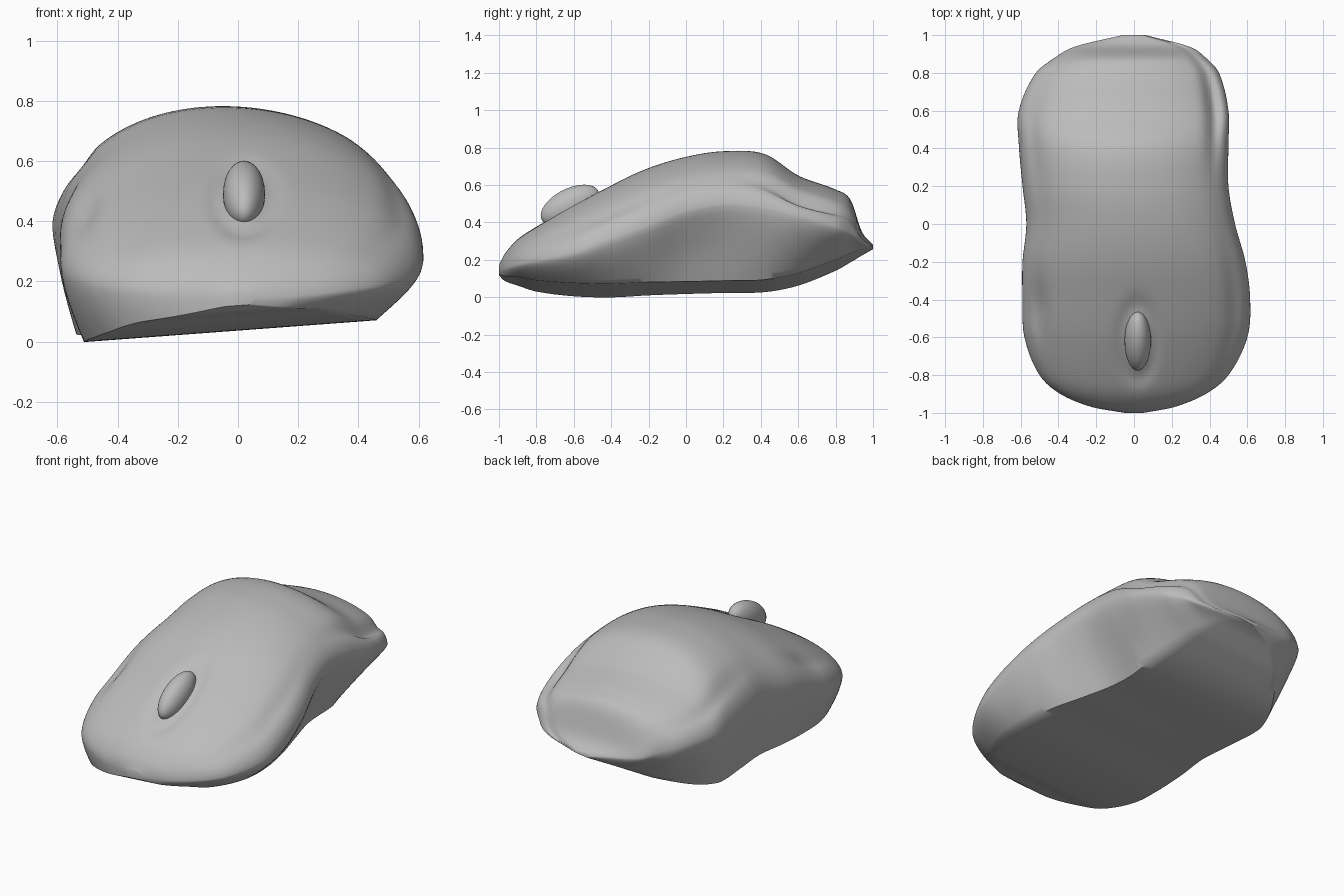
import bpy, bmesh, math
from math import sin, cos, pi, exp

default = bpy.data.objects.get("Cube")
if default:
    bpy.data.objects.remove(default, do_unlink=True)

grey = bpy.data.materials.new("plain grey")
grey.use_nodes = True
GREY = (0.5, 0.5, 0.5, 1)
grey.diffuse_color = GREY
grey.node_tree.nodes["Principled BSDF"].inputs["Base Color"].default_value = GREY

# Stations along the body: y, low x edge, high x edge, base z, rim z, crown z
STATIONS = [
    (-1, -.05, .05, .12, .14, .17),
    (-.97, -.22, .21, .1, .15, .23),
    (-.9, -.39, .38, .085, .17, .31),
    (-.8, -.5, .5, .06, .19, .38),
    (-.6, -.58, .6, .04, .23, .5),
    (-.4, -.59, .615, .035, .3, .6),
    (-.2, -.59, .59, .045, .37, .69),
    (0, -.57, .535, .05, .44, .75),
    (.2, -.59, .5, .055, .47, .78),
    (.42, -.61, .5, .06, .45, .765),
    (.6, -.61, .5, .095, .42, .65),
    (.8, -.52, .45, .17, .37, .575),
    (.88, -.42, .38, .21, .34, .52),
    (.94, -.31, .29, .24, .3, .35),
    (1, -.06, .06, .26, .27, .28),
]


def smooth_value(y, column):
    """Catmull-Rom style reading of the station table."""
    i = 0
    while i < len(STATIONS) - 2 and y > STATIONS[i + 1][0]:
        i += 1

    def slope(k):
        a, b = STATIONS[max(k - 1, 0)], STATIONS[min(k + 1, len(STATIONS) - 1)]
        return (b[column] - a[column]) / (b[0] - a[0])

    a, b = STATIONS[i], STATIONS[i + 1]
    span = b[0] - a[0]
    t = (y - a[0]) / span
    return ((2 * t**3 - 3 * t**2 + 1) * a[column] + (3 * t**2 - 2 * t**3) * b[column]
            + (t**3 - 2 * t**2 + t) * span * slope(i)
            + (t**3 - t**2) * span * slope(i + 1))


def bump(value, centre, width):
    return exp(-((value - centre) / width) ** 2)


WHEEL = (0.02, -0.62, 0.49)
TOP, SIDE, BASE = 72, 10, 16


def section(y):
    """Closed ring: domed top, undercut side walls, tilted base."""
    low, high, base, rim, crown = (smooth_value(y, c) for c in range(1, 6))
    middle, half = (low + high) / 2, (high - low) / 2
    low_rim = rim - 0.08 * bump(y, 0.3, 0.35)
    high_rim = rim + 0.02 * bump(y, 0.3, 0.3)
    ring = []
    # Domed top with a seam groove beside the rim
    for k in range(TOP + 1):
        angle = pi * (1 - k / TOP)
        u = cos(angle)
        x = middle + half * u
        edge = low_rim + (high_rim - low_rim) * (u + 1) / 2
        z = edge + (crown - edge) * max(sin(angle), 0)
        if u > 0:
            depth = 0.05 * bump(y, 0.62, 0.25) + 0.015 * bump(y, -0.4, 0.3)
        else:
            depth = 0.025 * bump(y, 0.45, 0.25) + 0.03 * bump(y, -0.45, 0.15)
        z -= depth * bump(abs(u), 0.86, 0.07)
        # Slot around the scroll wheel
        distance = math.hypot((x - WHEEL[0]) / 0.09, (y - WHEEL[1]) / 0.19)
        z -= 0.015 * bump(distance, 1, 0.3)
        ring.append((x, y, z))
    # Side walls, rounding under towards the tail
    tail = max(y - 0.45, 0)
    foot_low = middle - half * (0.87 - 0.6 * tail)
    foot_high = middle + half * (0.74 - 0.06 * bump(y, 0.35, 0.3) - 0.5 * tail)
    hollow = 0.03 * bump(y, 0.1, 0.3)
    tilt = 0.06 * half

    def wall(edge, edge_z, foot, foot_z, t, dent):
        x = edge + (foot - edge) * t ** 1.5 - dent * sin(pi * t)
        return (x, y, edge_z + (foot_z - edge_z) * t)

    for k in range(1, SIDE + 1):
        ring.append(wall(high, high_rim, foot_high, base + tilt, k / SIDE, hollow))
    for k in range(1, BASE):
        t = k / BASE
        ring.append((foot_high + (foot_low - foot_high) * t, y,
                     base + tilt - 2 * tilt * t))
    for k in range(SIDE, 0, -1):
        ring.append(wall(low, low_rim, foot_low, base - tilt, k / SIDE, 0))
    return ring


def finish(bm, name):
    bmesh.ops.recalc_face_normals(bm, faces=bm.faces)
    mesh = bpy.data.meshes.new(name)
    bm.to_mesh(mesh)
    bm.free()
    mesh.materials.append(grey)
    part = bpy.data.objects.new(name, mesh)
    bpy.context.collection.objects.link(part)
    bpy.ops.object.select_all(action="DESELECT")
    part.select_set(True)
    bpy.context.view_layer.objects.active = part
    bpy.ops.object.shade_smooth_by_angle(angle=math.radians(50))
    return part


# Body shell, lofted with closer rings towards both ends
bm = bmesh.new()
ROWS = 100
rings = [[bm.verts.new(p) for p in section(sin(pi * (r / ROWS - 0.5)))]
         for r in range(ROWS + 1)]
for a, b in zip(rings, rings[1:]):
    for k in range(len(a)):
        n = (k + 1) % len(a)
        bm.faces.new((a[k], a[n], b[n], b[k]))
bm.faces.new(rings[0])
bm.faces.new(rings[-1])
finish(bm, "body_shell")

# Scroll wheel, tilted to follow the slope of the top
bm = bmesh.new()
bmesh.ops.create_uvsphere(bm, u_segments=32, v_segments=20, radius=1)
wheel = finish(bm, "scroll_wheel")
wheel.scale = (0.07, 0.17, 0.09)
wheel.rotation_euler.x = math.radians(27)
wheel.location = WHEEL
